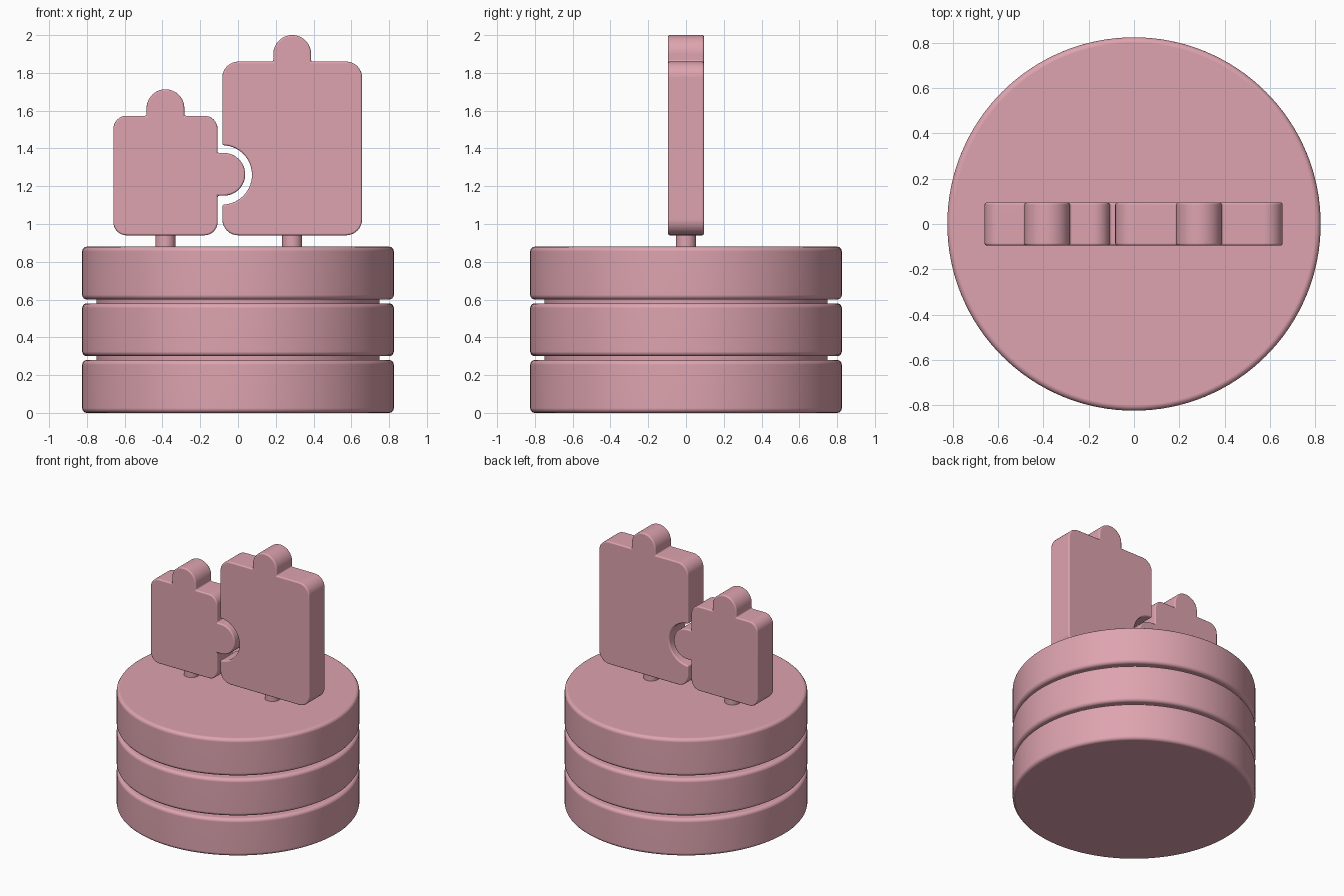
import bpy, bmesh
from math import sin, cos, radians
from mathutils import Vector

cube = bpy.data.objects.get("Cube")
if cube:
    bpy.data.objects.remove(cube, do_unlink=True)

# One dusty pink for the whole model
pink = bpy.data.materials.new("dusty_pink")
pink.use_nodes = True
COLOUR = (0.73, 0.37, 0.43, 1)
pink.diffuse_color = COLOUR
bsdf = pink.node_tree.nodes["Principled BSDF"]
bsdf.inputs["Base Color"].default_value = COLOUR
bsdf.inputs["Roughness"].default_value = 0.6


def finish(name, bm, bevel=0.0):
    """Round the sharp edges, then turn the mesh into a smooth-shaded object."""
    bmesh.ops.recalc_face_normals(bm, faces=bm.faces)
    if bevel:
        sharp = [e for e in bm.edges if e.calc_face_angle(0) > radians(50)]
        bmesh.ops.bevel(bm, geom=sharp, offset=bevel, segments=4, profile=0.5,
                        affect='EDGES', clamp_overlap=True)
    mesh = bpy.data.meshes.new(name)
    bm.to_mesh(mesh)
    bm.free()
    mesh.materials.append(pink)
    obj = bpy.data.objects.new(name, mesh)
    bpy.context.collection.objects.link(obj)
    bpy.ops.object.select_all(action='DESELECT')
    obj.select_set(True)
    bpy.context.view_layer.objects.active = obj
    bpy.ops.object.shade_smooth_by_angle(angle=radians(35))
    obj.modifiers.new("even_shading", 'WEIGHTED_NORMAL').keep_sharp = True
    return obj


def cylinder(name, radius, z0, z1, x=0, bevel=0.0, segments=96):
    bm = bmesh.new()
    bmesh.ops.create_cone(bm, cap_ends=True, segments=segments,
                          radius1=radius, radius2=radius, depth=z1 - z0)
    bmesh.ops.translate(bm, verts=bm.verts, vec=(x, 0, (z0 + z1) / 2))
    return finish(name, bm, bevel)


def arc(x, z, r, start, end, steps):
    angles = [radians(start + (end - start) * i / steps) for i in range(steps + 1)]
    return [(x + r * cos(a), z + r * sin(a)) for a in angles]


def puzzle_piece(name, x0, x1, z0, z1, corner, right_side=(), left_side=()):
    """Rounded plate with a knob on top and an optional shape in each side."""
    mid, knob, c = (x0 + x1) / 2, 0.1, corner
    outline = arc(x0 + c, z0 + c, c, 180, 270, 8)
    outline += arc(x1 - c, z0 + c, c, 270, 360, 8)
    outline += right_side
    outline += arc(x1 - c, z1 - c, c, 0, 90, 8)
    outline += [(mid + knob, z1)] + arc(mid, z1 + 0.04, knob, 0, 180, 24)
    outline += [(mid - knob, z1)]
    outline += arc(x0 + c, z1 - c, c, 90, 180, 8)
    outline += left_side

    bm = bmesh.new()
    half = 0.095
    face = bm.faces.new([bm.verts.new((x, -half, z)) for x, z in outline])
    back = bmesh.ops.extrude_face_region(bm, geom=[face])["geom"]
    moved = [v for v in back if isinstance(v, bmesh.types.BMVert)]
    bmesh.ops.translate(bm, verts=moved, vec=Vector((0, 2 * half, 0)))
    return finish(name, bm, 0.01)


# Base: three stacked discs with a narrower core showing in the gaps
for i, label in enumerate(("lower", "middle", "upper")):
    cylinder(label + "_disc", 0.825, 0.3 * i, 0.3 * i + 0.28, bevel=0.025, segments=128)
cylinder("base_core", 0.75, 0.1, 0.8, segments=128)

# Small piece with a knob pointing at the large piece
tab_z, tab_r = 1.263, 0.113
tab = [(-0.108, tab_z - tab_r)] + arc(-0.075, tab_z, tab_r, -90, 90, 24)
tab += [(-0.108, tab_z + tab_r)]
puzzle_piece("small_puzzle_piece", -0.66, -0.108, 0.94, 1.573, 0.07, right_side=tab)

# Large piece with a round socket for that knob
socket = arc(-0.083, 1.26, 0.157, 90, -90, 28)
puzzle_piece("large_puzzle_piece", -0.083, 0.657, 0.94, 1.86, 0.085, left_side=socket)

# Pegs that hold the pieces above the base
cylinder("small_piece_peg", 0.053, 0.85, 0.96, x=-0.385, segments=32)
cylinder("large_piece_peg", 0.053, 0.85, 0.96, x=0.287, segments=32)
